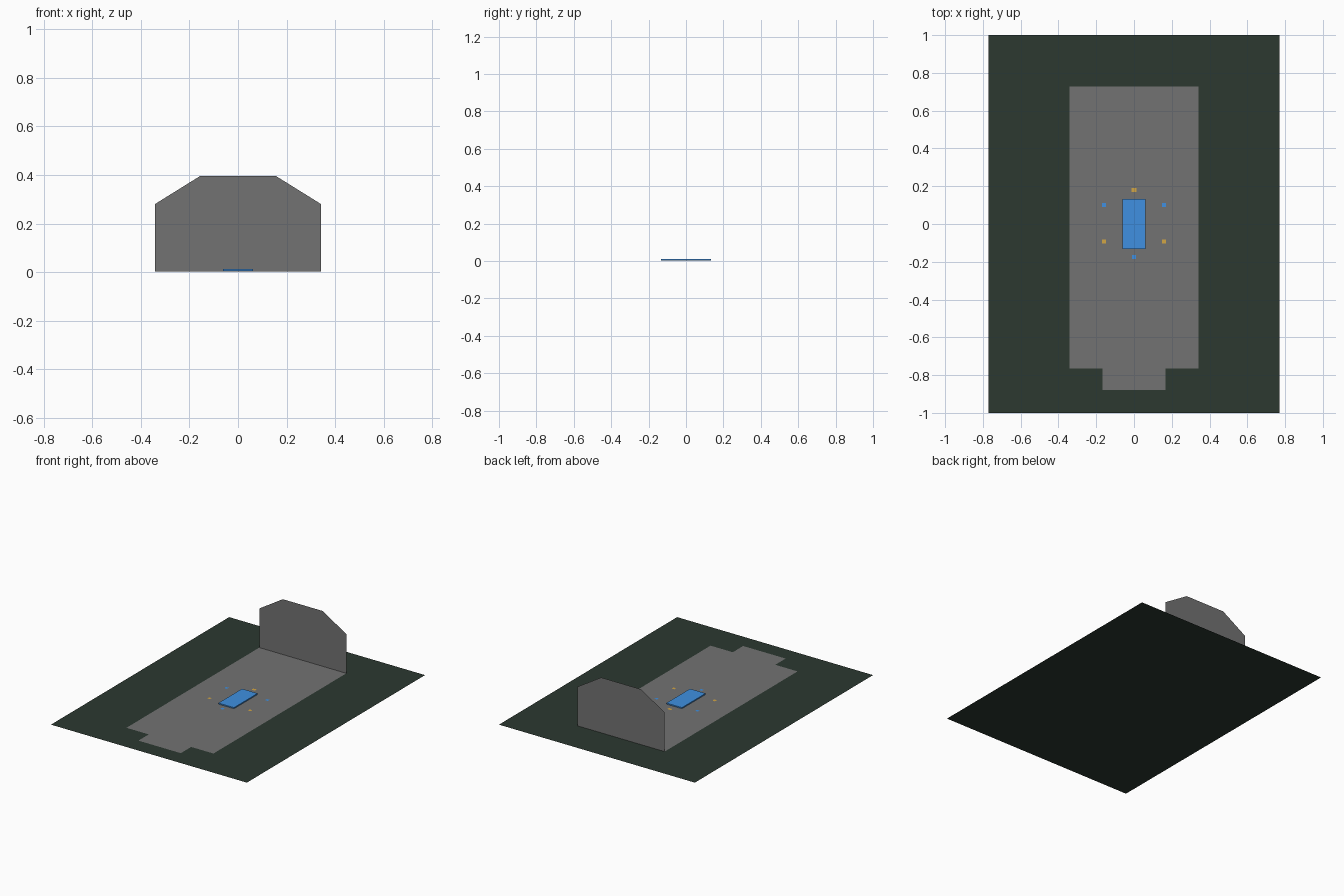
import bpy

if "Cube" in bpy.data.objects:
    bpy.data.objects.remove(bpy.data.objects["Cube"])


def material(name, rgb):
    m = bpy.data.materials.new(name)
    m.diffuse_color = (*rgb, 1)
    m.use_nodes = True
    m.node_tree.nodes["Principled BSDF"].inputs["Base Color"].default_value = m.diffuse_color
    return m


green = material("dark_green", (0.025, 0.04, 0.03))
grey = material("mid_grey", (0.17, 0.17, 0.17))
blue = material("blue", (0.05, 0.28, 0.75))
gold = material("gold", (0.65, 0.38, 0.06))


def mesh_object(name, verts, faces, mat):
    me = bpy.data.meshes.new(name)
    me.from_pydata(verts, [], faces)
    me.materials.append(mat)
    ob = bpy.data.objects.new(name, me)
    bpy.context.collection.objects.link(ob)
    return ob


def sheet(name, half_outline, place, mat):
    """Flat polygon from its right half outline, mirrored in x."""
    pts = half_outline + [(-x, v) for x, v in reversed(half_outline)]
    return mesh_object(name, [place(x, v) for x, v in pts],
                       [list(range(len(pts)))], mat)


def patch(name, cx, cy, w, d, z, mat):
    x, y = w / 2, d / 2
    return mesh_object(name, [(cx - x, cy - y, z), (cx + x, cy - y, z),
                              (cx + x, cy + y, z), (cx - x, cy + y, z)],
                       [(0, 1, 2, 3)], mat)


# Ground sheet
patch("ground", 0, 0, 1.54, 2.0, 0, green)

# Floor with narrower entrance step at the front
sheet("floor", [(0.167, -0.88), (0.167, -0.764), (0.342, -0.764), (0.342, 0.728)],
      lambda x, y: (x, y, 0.002), grey)

# Rear wall with chamfered top corners
sheet("rear_wall", [(0.342, 0.002), (0.342, 0.28), (0.157, 0.395)],
      lambda x, z: (x, 0.728, z), grey)

# Thin central table slab
bpy.ops.mesh.primitive_cube_add(size=1, location=(0, 0, 0.008))
slab = bpy.context.object
slab.name = "table_slab"
slab.scale = (0.122, 0.265, 0.008)
slab.data.materials.append(blue)

# Markers around the table
patch("gold_marker_rear", 0, 0.181, 0.028, 0.021, 0.004, gold)
patch("blue_marker_front", 0, -0.174, 0.021, 0.021, 0.004, blue)
for side, s in (("left", -1), ("right", 1)):
    patch("blue_marker_" + side, s * 0.16, 0.1, 0.021, 0.021, 0.004, blue)
    patch("gold_marker_" + side, s * 0.16, -0.092, 0.021, 0.021, 0.004, gold)
